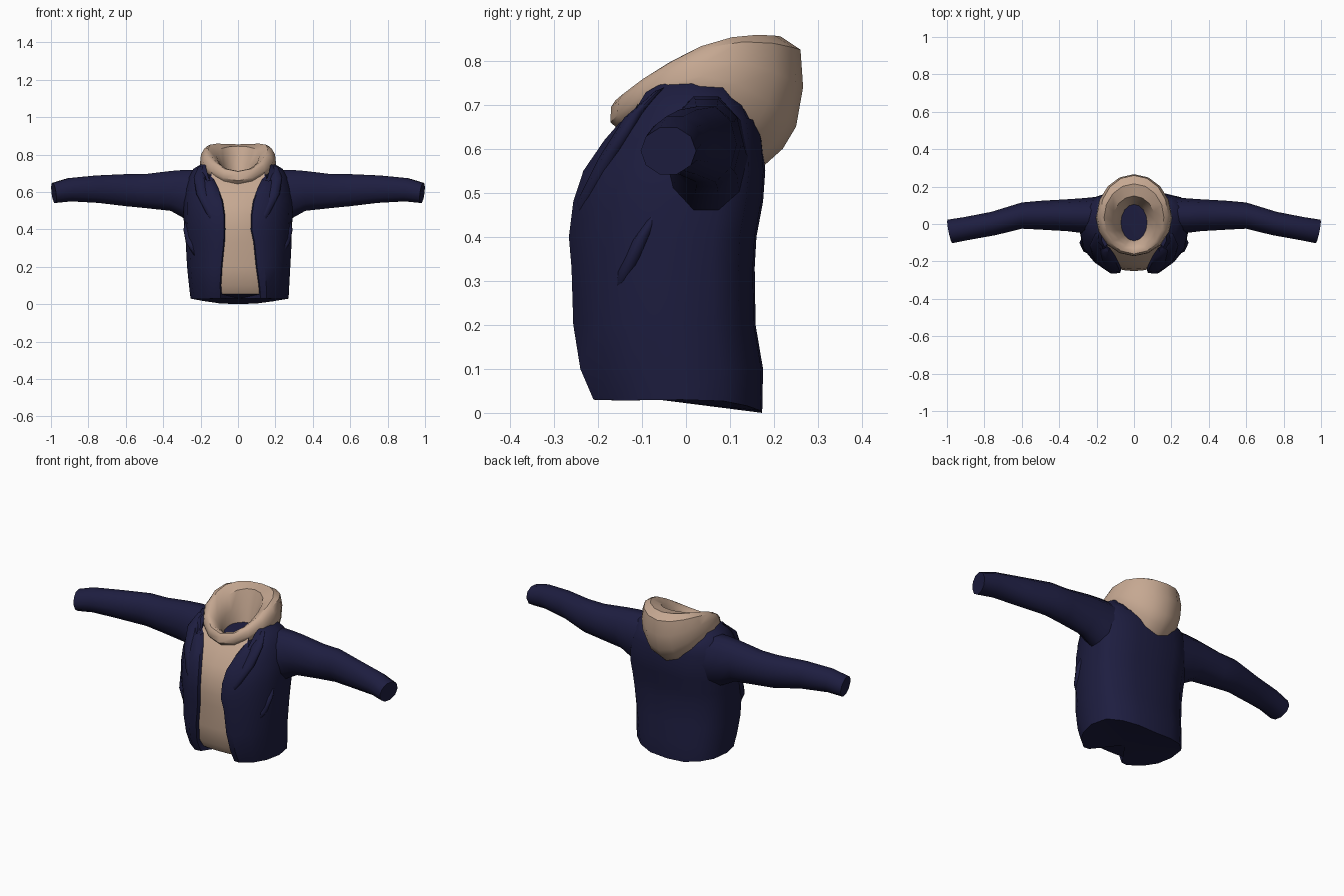
import bpy, bmesh
from math import sin, cos, pi, radians
from mathutils import Vector

cube = bpy.data.objects.get("Cube")
if cube:
    bpy.data.objects.remove(cube, do_unlink=True)


def material(name, rgb):
    m = bpy.data.materials.new(name)
    m.use_nodes = True
    m.diffuse_color = (*rgb, 1)
    m.node_tree.nodes["Principled BSDF"].inputs["Base Color"].default_value = (*rgb, 1)
    return m


NAVY = material("navy cloth", (0.0125, 0.0125, 0.051))
TAN = material("tan cloth", (0.56, 0.39, 0.285))


def loft(name, rings, mats, column_mat=None, cap_start=True, cap_end=True, cap_mat=0, angle=45):
    """Skin closed rings of points; column_mat picks a material per column."""
    bm = bmesh.new()
    rows = [[bm.verts.new(p) for p in ring] for ring in rings]
    n = len(rows[0])
    for a, b in zip(rows, rows[1:]):
        for i in range(n):
            j = (i + 1) % n
            f = bm.faces.new((a[i], a[j], b[j], b[i]))
            f.material_index = column_mat(i, n) if column_mat else 0
    for row, wanted in ((rows[0], cap_start), (rows[-1], cap_end)):
        if wanted:
            mid = bm.verts.new(sum((v.co for v in row), Vector()) / n)
            for i in range(n):
                bm.faces.new((row[i], row[(i + 1) % n], mid)).material_index = cap_mat
    bmesh.ops.recalc_face_normals(bm, faces=bm.faces)
    me = bpy.data.meshes.new(name)
    bm.to_mesh(me)
    bm.free()
    for m in mats:
        me.materials.append(m)
    ob = bpy.data.objects.new(name, me)
    bpy.context.collection.objects.link(ob)
    bpy.ops.object.select_all(action='DESELECT')
    ob.select_set(True)
    bpy.context.view_layer.objects.active = ob
    bpy.ops.object.shade_smooth_by_angle(angle=radians(angle))


# Jacket body with the shirt panel showing between the open fronts
def body_ring(z, w, yf, yb, e, drop, skew, corner, hem):
    d, mid = yb - yf, (yf + yb) / 2

    def half(s):
        ee = e + s * skew
        ww = w + s * skew * 0.6
        g = ww - ee
        c = corner if s > 0 else .72  # how square the back corner is
        pts = [(0, yf + .015), (ee * .6, yf + .017), (ee, yf + .022), (ee + .006, yf + .004),
               (ee + g * .25, yf), (ee + g * .65, yf + d * .14), (ww * .93, yf + d * .3),
               (ww, yf + d * .52), (ww * (.65 + c * .4), yb - d * .23), (ww * c, yb - d * .09),
               (ww * .4, yb - d * .01), (0, yb)]
        out = []
        for k, (x, y) in enumerate(pts):
            zz = z - drop * ((y - mid) / d * 2) ** 4
            if hem:  # hem sags towards the middle of the back
                zz += .025 * (k < 3) - .03 * (1 - (x / ww) ** 2) * (y - yf) / d
            out.append((s * x, y, zz))
        return out
    return half(1) + half(-1)[-2:0:-1]


body = [  # height, half width, front, back, opening, collar drop, skew, back corner
    (.03, .262, -.21, .173, .1, 0, .014, .7),
    (.1, .268, -.24, .175, .1, 0, .01, .74),
    (.2, .276, -.256, .158, .09, 0, .006, .8),
    (.33, .283, -.26, .156, .077, 0, .006, .85),
    (.4, .287, -.266, .16, .068, 0, 0, .88),
    (.48, .292, -.256, .175, .07, 0, 0, .88),
    (.55, .292, -.233, .18, .08, 0, 0, .86),
    (.62, .285, -.185, .174, .105, 0, 0, .82),
    (.68, .27, -.15, .165, .13, .02, 0, .78),
    (.725, .237, -.135, .155, .15, .07, 0, .78),
    (.755, .187, -.13, .145, .14, .1, 0, .78)]
loft("jacket_body", [body_ring(*r, i == 0) for i, r in enumerate(body)], (NAVY, TAN),
     lambda i, n: 1 if i < 2 or i >= n - 2 else 0, cap_end=False)

# Sleeves, with a slanted closed cuff
sleeve = [  # x, centre y, centre z, radius y, radius z
    (.2, .045, .575, .1, .15), (.285, .045, .588, .092, .137), (.36, .047, .606, .085, .112),
    (.5, .047, .605, .077, .095), (.6, .045, .61, .07, .09), (.75, .003, .615, .062, .077),
    (.9, -.025, .612, .061, .065), (.985, -.04, .595, .063, .056)]


def sleeve_rings(s):
    rings = []
    for x, yc, zc, ry, rz in sleeve:
        ring = []
        for k in range(10):
            dy, dz = ry * cos(k * pi / 5), rz * sin(k * pi / 5)
            slant = (.2 * dy + .12 * dz) * (x > .7)
            ring.append((s * (x + slant), yc + dy, zc + dz))
        rings.append(ring)
    return rings


# Folds of cloth: tapered tubes along a path of (x, y, z, radius)
def fold_rings(path, s):
    return [[(s * (x + r * cos(k * pi / 4)), y + r * .8 * sin(k * pi / 4), z + r * .3 * sin(k * pi / 4))
             for k in range(8)] for x, y, z, r in path]


lapel = [(.2, -.06, .735, .012), (.205, -.115, .68, .032), (.185, -.168, .59, .038),
         (.14, -.222, .49, .032), (.1, -.245, .39, .01)]
pocket = [(.272, -.07, .46, .006), (.264, -.1, .4, .028), (.247, -.13, .33, .032), (.225, -.158, .26, .01)]

for side, s in (("left", 1), ("right", -1)):
    loft(side + "_sleeve", sleeve_rings(s), (NAVY,), angle=60)
    loft(side + "_lapel", fold_rings(lapel, s), (NAVY,), angle=80)
    loft(side + "_pocket_fold", fold_rings(pocket, s), (NAVY,), angle=80)

# Hood: outer wall, wide rolled rim and inner funnel down to the neck
hood = [  # half width, front y, back y, front z, side z, back z
    (.185, -.135, .17, .625, .71, .555),
    (.204, -.16, .22, .65, .74, .6),
    (.202, -.172, .25, .66, .765, .65),
    (.198, -.17, .266, .695, .8, .74),
    (.182, -.16, .26, .71, .83, .825),
    (.16, -.145, .215, .712, .833, .855),
    (.115, -.122, .15, .7, .795, .845),
    (.085, -.1, .122, .675, .73, .75),
    (.07, -.09, .105, .655, .67, .67)]


def hood_ring(w, yf, yb, zf, zs, zb, n=16):
    ring = []
    for k in range(n):
        c, t = cos(2 * pi * k / n), sin(2 * pi * k / n)
        z = zs + (zb - zf) / 2 * t + ((zb + zf) / 2 - zs) * t * t
        ring.append((w * c, (yf + yb) / 2 + (yb - yf) / 2 * t, z))
    return ring


loft("hood", [hood_ring(*r) for r in hood], (TAN, NAVY), cap_start=False, cap_mat=1, angle=40)
